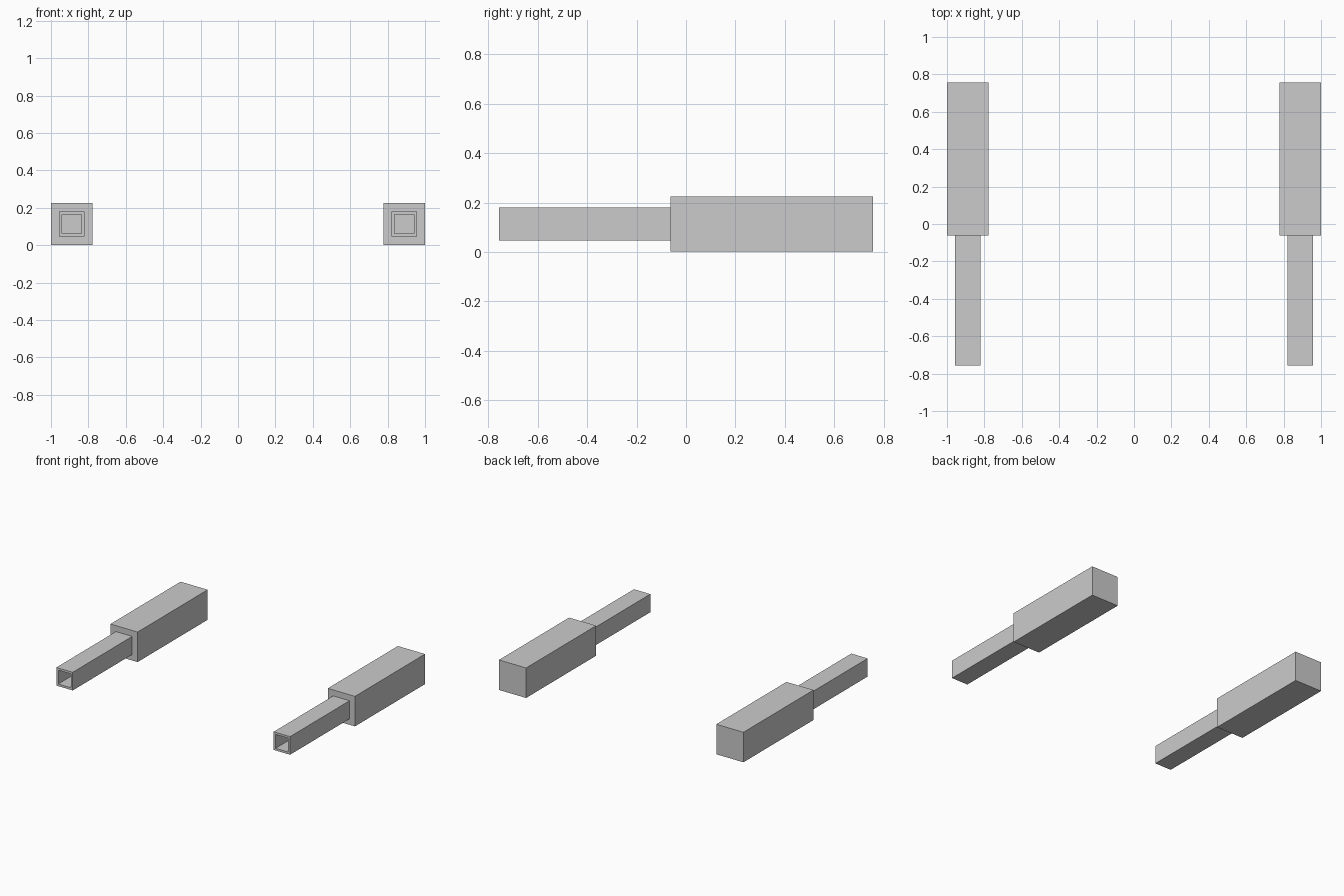
import bpy, bmesh
from mathutils import Vector

if "Cube" in bpy.data.objects:
    bpy.data.objects.remove(bpy.data.objects["Cube"])

X, Z = 0.889, 0.113                 # axis of the right-hand piece
FRONT, STEP, BACK = -0.757, -0.062, 0.757


def ring(bm, half, y):
    """Square ring of vertices around the axis."""
    return [bm.verts.new((X + sx * half, y, Z + sz * half))
            for sx, sz in ((-1, -1), (1, -1), (1, 1), (-1, 1))]


def mirrored_part(name, sections):
    """Loft square sections (half width, y), cap both ends, mirror over x = 0."""
    bm = bmesh.new()
    rings = [ring(bm, h, y) for h, y in sections]
    for a, b in zip(rings, rings[1:]):
        for i in range(4):
            j = (i + 1) % 4
            bm.faces.new((a[i], a[j], b[j], b[i]))
    bm.faces.new(rings[0])
    bm.faces.new(rings[-1])
    bmesh.ops.recalc_face_normals(bm, faces=bm.faces[:])
    mesh = bpy.data.meshes.new(name)
    bm.to_mesh(mesh)
    bm.free()
    obj = bpy.data.objects.new(name, mesh)
    bpy.context.collection.objects.link(obj)
    mirror = obj.modifiers.new("Mirror", 'MIRROR')
    mirror.use_axis = (True, False, False)
    mirror.use_mirror_merge = False
    return obj


# Thick rear block stepping down to a hollow square barrel, bore running to the step
mirrored_part("square_barrels", [
    (0.111, BACK),
    (0.111, STEP),
    (0.067, STEP),
    (0.067, FRONT),
    (0.051, FRONT),
    (0.051, STEP),
])
